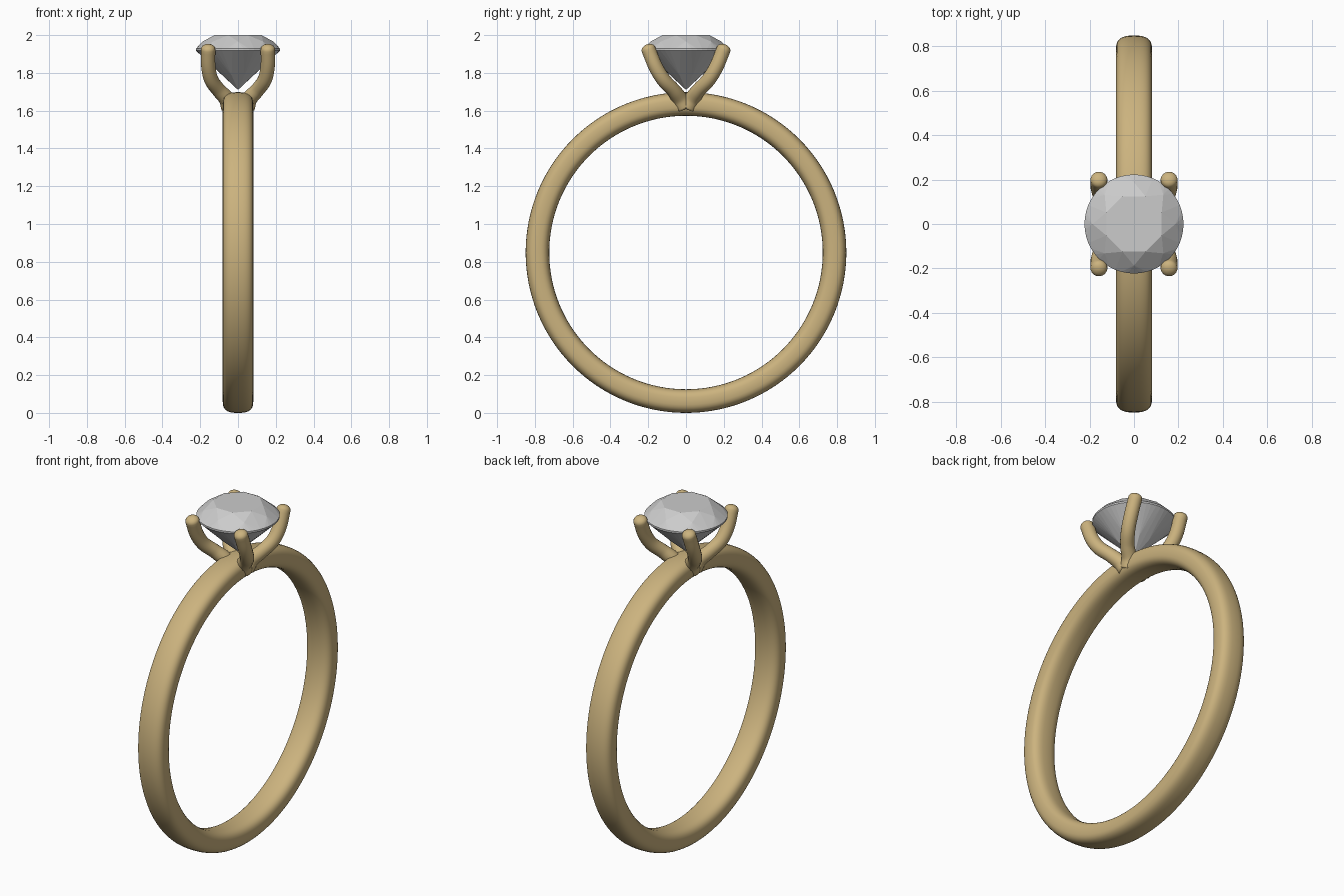
import bpy, bmesh, math
from mathutils import Vector

if "Cube" in bpy.data.objects:
    bpy.data.objects.remove(bpy.data.objects["Cube"])

gold = bpy.data.materials.new("gold")
gold.diffuse_color = (0.60, 0.45, 0.21, 1)
gold.use_nodes = True
gold.node_tree.nodes["Principled BSDF"].inputs["Base Color"].default_value = gold.diffuse_color


def mesh_object(name, bm, mat=None):
    bmesh.ops.recalc_face_normals(bm, faces=bm.faces)
    me = bpy.data.meshes.new(name)
    bm.to_mesh(me)
    bm.free()
    ob = bpy.data.objects.new(name, me)
    bpy.context.collection.objects.link(ob)
    if mat:
        me.materials.append(mat)
        me.shade_smooth()
    return ob


def loft(bm, rings, close=False):
    """Skin a list of vertex rings; close joins last to first."""
    n = len(rings[0])
    for i in range(len(rings) if close else len(rings) - 1):
        a, b = rings[i], rings[(i + 1) % len(rings)]
        for j in range(n):
            k = (j + 1) % n
            bm.faces.new((a[j], a[k], b[k], b[j]))


# Band: rounded section swept around the x axis
SEG, SEC = 128, 32
R, HALF_W, HALF_T, CZ = 0.7865, 0.081, 0.0625, 0.849


def spow(v, p=0.72):
    return math.copysign(abs(v) ** p, v)


bm = bmesh.new()
rings = []
for i in range(SEG):
    a = math.tau * i / SEG
    ring = []
    for j in range(SEC):
        t = math.tau * j / SEC
        r = R + HALF_T * spow(math.sin(t))
        ring.append(bm.verts.new((HALF_W * spow(math.cos(t)),
                                  r * math.sin(a), CZ + r * math.cos(a))))
    rings.append(ring)
loft(bm, rings, True)
mesh_object("band", bm, gold)

# Prongs: curved tubes with domed tips, one in each quadrant
PATH = [Vector(p) for p in ((0.045, 0.01, 1.62), (0.062, 0.035, 1.665),
                            (0.105, 0.07, 1.712), (0.142, 0.12, 1.765),
                            (0.157, 0.162, 1.835), (0.158, 0.199, 1.925))]
RAD = 0.038


def spline(pts, steps=6):
    ext = [2 * pts[0] - pts[1]] + pts + [2 * pts[-1] - pts[-2]]
    out = []
    for i in range(len(pts) - 1):
        a, b, c, d = ext[i:i + 4]
        for s in range(steps):
            t = s / steps
            out.append(0.5 * (2 * b + (c - a) * t + (2 * a - 5 * b + 4 * c - d) * t * t
                              + (3 * b - a - 3 * c + d) * t ** 3))
    return out + [pts[-1]]


def prong(name, sx, sy):
    pts = spline([Vector((p.x * sx, p.y * sy, p.z)) for p in PATH])
    radii = [RAD + 0.008 * max(0, 1 - i / 12) for i in range(len(pts))]
    end = (pts[-1] - pts[-2]).normalized()
    tip = pts[-1]
    for k in range(1, 6):
        a = math.radians(17 * k)
        pts.append(tip + end * 0.027 * math.sin(a))
        radii.append(RAD * math.cos(a))
    bm = bmesh.new()
    rings = []
    for i, p in enumerate(pts):
        d = (pts[min(i + 1, len(pts) - 1)] - pts[max(i - 1, 0)]).normalized()
        u = d.cross(Vector((sy, -sx, 0))).normalized()
        v = d.cross(u)
        rings.append([bm.verts.new(p + radii[i] * (u * math.cos(math.tau * j / 20)
                                                   + v * math.sin(math.tau * j / 20)))
                      for j in range(20)])
    loft(bm, rings)
    bm.faces.new(rings[0])
    bm.faces.new(rings[-1])
    mesh_object(name, bm, gold)


for sx, side in ((-1, "left"), (1, "right")):
    for sy, end in ((-1, "front"), (1, "back")):
        prong(f"{end}_{side}_prong", sx, sy)

# Gem: faceted brilliant cut as the hull of its facet corner rings
bm = bmesh.new()
for n, r, z, off in ((8, 0.135, 2.0, 0.5), (8, 0.187, 1.966, 0),
                     (48, 0.223, 1.928, 0), (48, 0.223, 1.918, 0),
                     (8, 0.088, 1.787, 0.5)):
    for i in range(n):
        a = math.tau * (i + off) / n
        bm.verts.new((r * math.cos(a), r * math.sin(a), z))
bm.verts.new((0, 0, 1.71))
bmesh.ops.convex_hull(bm, input=bm.verts)
bmesh.ops.dissolve_limit(bm, angle_limit=0.01, verts=bm.verts, edges=bm.edges)
mesh_object("gem", bm)
